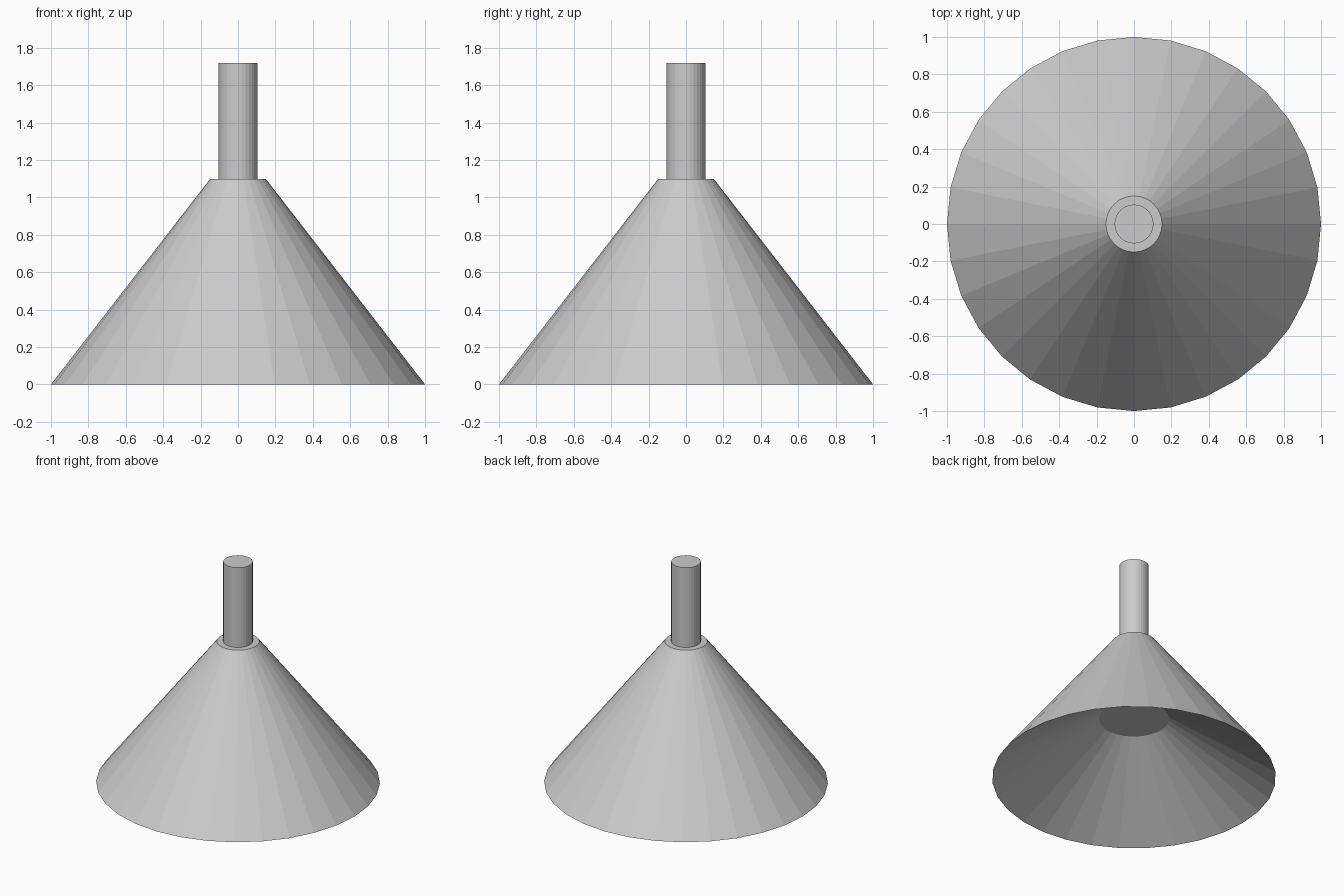
import bpy, bmesh
from math import cos, sin, tau

if "Cube" in bpy.data.objects:
    bpy.data.objects.remove(bpy.data.objects["Cube"])

SIDES = 32


def turned(name, profile):
    """Flat-faced round part from (radius, height) rings, capped at both ends."""
    bm = bmesh.new()
    rings = [[bm.verts.new((r * cos(tau * i / SIDES), r * sin(tau * i / SIDES), z))
              for i in range(SIDES)] for r, z in profile]
    for low, high in zip(rings, rings[1:]):
        for i in range(SIDES):
            j = (i + 1) % SIDES
            bm.faces.new((low[i], low[j], high[j], high[i]))
    bm.faces.new(rings[0][::-1])
    bm.faces.new(rings[-1])
    bmesh.ops.recalc_face_normals(bm, faces=bm.faces)
    mesh = bpy.data.meshes.new(name)
    bm.to_mesh(mesh)
    bm.free()
    obj = bpy.data.objects.new(name, mesh)
    bpy.context.collection.objects.link(obj)
    return obj


# Conical shade: shallow recess ceiling, out to the rim, up to the small flat top
turned("lamp_shade", [(0.247, 0.475), (1.0, 0.0), (0.15, 1.097)])

# Stem rising from the top of the shade
turned("stem", [(0.104, 1.097), (0.104, 1.717)])
